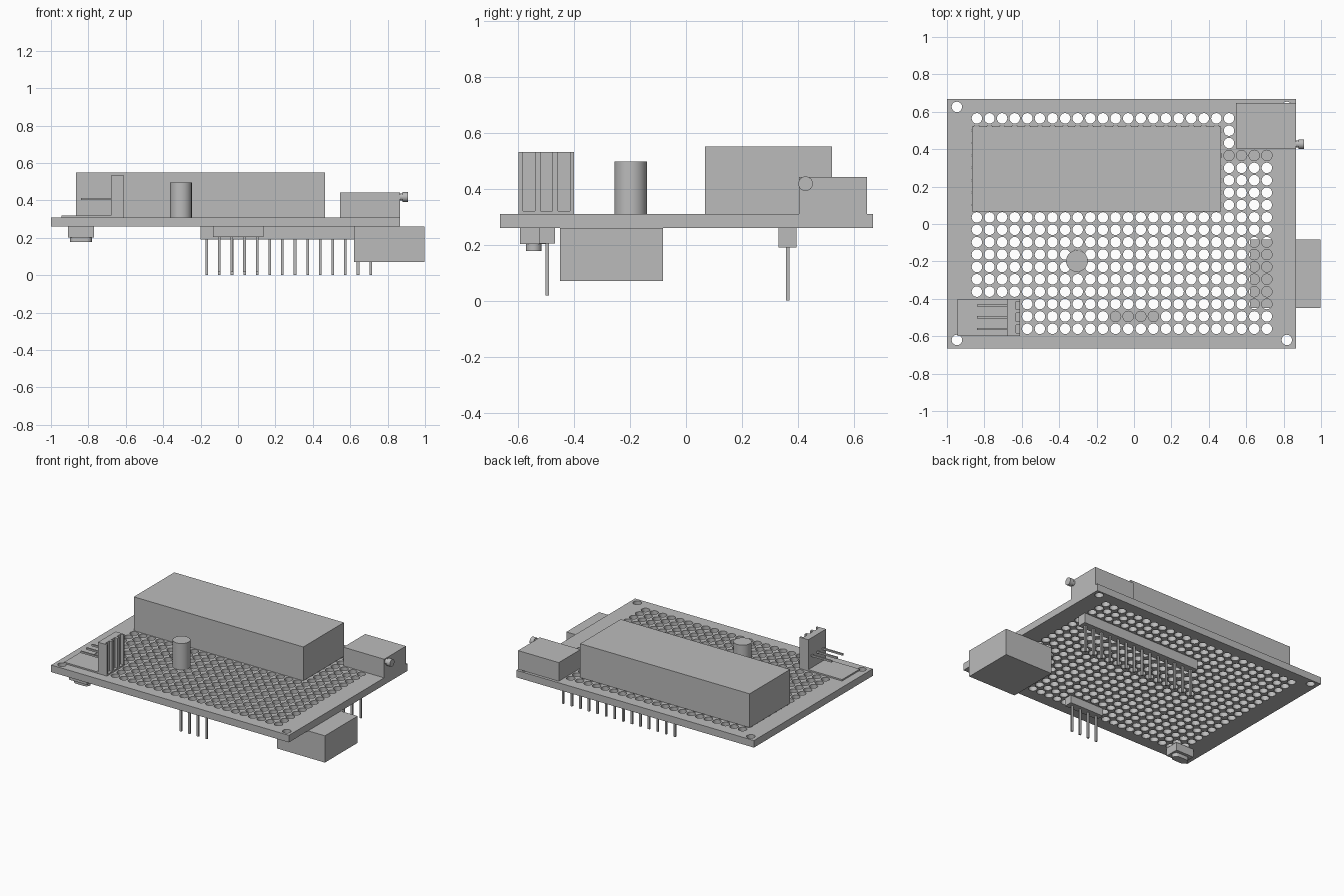
import bpy, bmesh, math
from mathutils import Matrix, Vector

if "Cube" in bpy.data.objects:
    bpy.data.objects.remove(bpy.data.objects["Cube"], do_unlink=True)

grey = bpy.data.materials.new("plain grey")
grey.use_nodes = True
grey.diffuse_color = (0.5, 0.5, 0.5, 1)
grey.node_tree.nodes["Principled BSDF"].inputs["Base Color"].default_value = (0.5, 0.5, 0.5, 1)


def finish(name, bm, smooth=False):
    mesh = bpy.data.meshes.new(name)
    bm.to_mesh(mesh)
    bm.free()
    mesh.materials.append(grey)
    obj = bpy.data.objects.new(name, mesh)
    bpy.context.scene.collection.objects.link(obj)
    if smooth:
        shade(obj)
    return obj


def shade(obj):
    bpy.ops.object.select_all(action='DESELECT')
    obj.select_set(True)
    bpy.context.view_layer.objects.active = obj
    bpy.ops.object.shade_smooth_by_angle(angle=math.radians(30))


def add_box(bm, x, y, z):
    centre = Vector(((x[0] + x[1]) / 2, (y[0] + y[1]) / 2, (z[0] + z[1]) / 2))
    size = (x[1] - x[0], y[1] - y[0], z[1] - z[0], 1)
    bmesh.ops.create_cube(bm, size=1, matrix=Matrix.Translation(centre) @ Matrix.Diagonal(size))


def box(name, x, y, z):
    bm = bmesh.new()
    add_box(bm, x, y, z)
    return finish(name, bm)


def add_cylinder(bm, x, y, z, radius, sides):
    bmesh.ops.create_cone(bm, cap_ends=True, segments=sides, radius1=radius, radius2=radius,
                          depth=z[1] - z[0],
                          matrix=Matrix.Translation((x, y, (z[0] + z[1]) / 2)))


def prism(name, outline, z):
    bm = bmesh.new()
    face = bm.faces.new([bm.verts.new((x, y, z[0])) for x, y in outline])
    side = bmesh.ops.extrude_face_region(bm, geom=[face])["geom"]
    top = [v for v in side if isinstance(v, bmesh.types.BMVert)]
    bmesh.ops.translate(bm, verts=top, vec=(0, 0, z[1] - z[0]))
    bmesh.ops.recalc_face_normals(bm, faces=bm.faces)
    return finish(name, bm, True)


BOTTOM, TOP = 0.26, 0.31
PITCH_X, PITCH_Y = 0.0674, 0.0662

# Perforated board: grid of holes plus a mounting hole in each corner
board = box("board", (-1, 0.865), (-0.665, 0.667), (BOTTOM, TOP))
bm = bmesh.new()
for col in range(24):
    for row in range(18):
        add_cylinder(bm, -0.84 + col * PITCH_X, 0.565 - row * PITCH_Y, (0.2, 0.4), 0.028, 20)
for x in (-0.947, 0.817):
    for y in (-0.62, 0.626):
        add_cylinder(bm, x, y, (0.2, 0.4), 0.028, 20)
cutter = finish("hole_cutter", bm)
cutter.hide_render = True
cut = board.modifiers.new("holes", 'BOOLEAN')
cut.operation = 'DIFFERENCE'
cut.solver = 'EXACT'
cut.object = cutter
bpy.context.view_layer.update()
drilled = bpy.data.meshes.new_from_object(board.evaluated_get(bpy.context.evaluated_depsgraph_get()))
board.modifiers.clear()
board.data = drilled
bpy.data.objects.remove(cutter, do_unlink=True)
shade(board)

# Parts on the upper side
box("large_block", (-0.865, 0.465), (0.068, 0.522), (TOP, 0.55))
box("corner_block", (0.545, 0.865), (0.403, 0.647), (TOP, 0.442))
bm = bmesh.new()
add_cylinder(bm, -0.305, -0.198, (TOP, 0.497), 0.058, 40)
finish("round_post", bm, True)

# Side knob with a narrower neck
bm = bmesh.new()
add_cylinder(bm, 0, 0, (0.86, 0.885), 0.019, 24)
add_cylinder(bm, 0, 0, (0.88, 0.91), 0.026, 24)
bmesh.ops.transform(bm, verts=bm.verts,
                    matrix=Matrix.Translation((0, 0.427, 0.418)) @ Matrix.Rotation(math.pi / 2, 4, 'Y'))
finish("side_knob", bm, True)

# Slotted socket on its thin base, with three pins
box("socket_base", (-0.945, -0.61), (-0.598, -0.40), (TOP, 0.32))
outline = [(-0.68, -0.40), (-0.68, -0.598), (-0.61, -0.598)]
slots = [(-0.583, -0.54), (-0.52, -0.477), (-0.457, -0.414)]
for low, high in slots:
    outline += [(-0.61, low), (-0.632, low), (-0.632, high), (-0.61, high)]
outline.append((-0.61, -0.40))
prism("slotted_socket", outline, (0.32, 0.532))
bm = bmesh.new()
for low, high in slots:
    mid = (low + high) / 2
    add_box(bm, (-0.84, -0.67), (mid - 0.006, mid + 0.006), (0.402, 0.414))
finish("socket_pins", bm)

# Parts on the underside
box("side_connector", (0.62, 0.997), (-0.45, -0.083), (0.07, BOTTOM))
box("button_base", (-0.91, -0.77), (-0.593, -0.495), (0.203, BOTTOM))
capsule = []
for centre, start in ((-0.809, -90), (-0.871, 90)):
    for step in range(13):
        a = math.radians(start + step * 15)
        capsule.append((centre + 0.028 * math.cos(a), -0.544 + 0.028 * math.sin(a)))
prism("button", capsule, (0.177, 0.203))


# Pin headers: a strip with a row of square pins
def header(name, first_x, count, y, half_y, strip_z, pin_z):
    last_x = first_x + (count - 1) * PITCH_X
    box(name + "_strip", (first_x - 0.033, last_x + 0.033), (y - half_y, y + half_y), (strip_z, BOTTOM))
    bm = bmesh.new()
    for i in range(count):
        x = first_x + i * PITCH_X
        add_box(bm, (x - 0.007, x + 0.007), (y - 0.006, y + 0.006), (pin_z, strip_z))
    finish(name + "_pins", bm)


header("long_header", -0.167, 14, 0.363, 0.032, 0.19, 0.0)
header("short_header", -0.10, 4, -0.496, 0.029, 0.205, 0.018)
